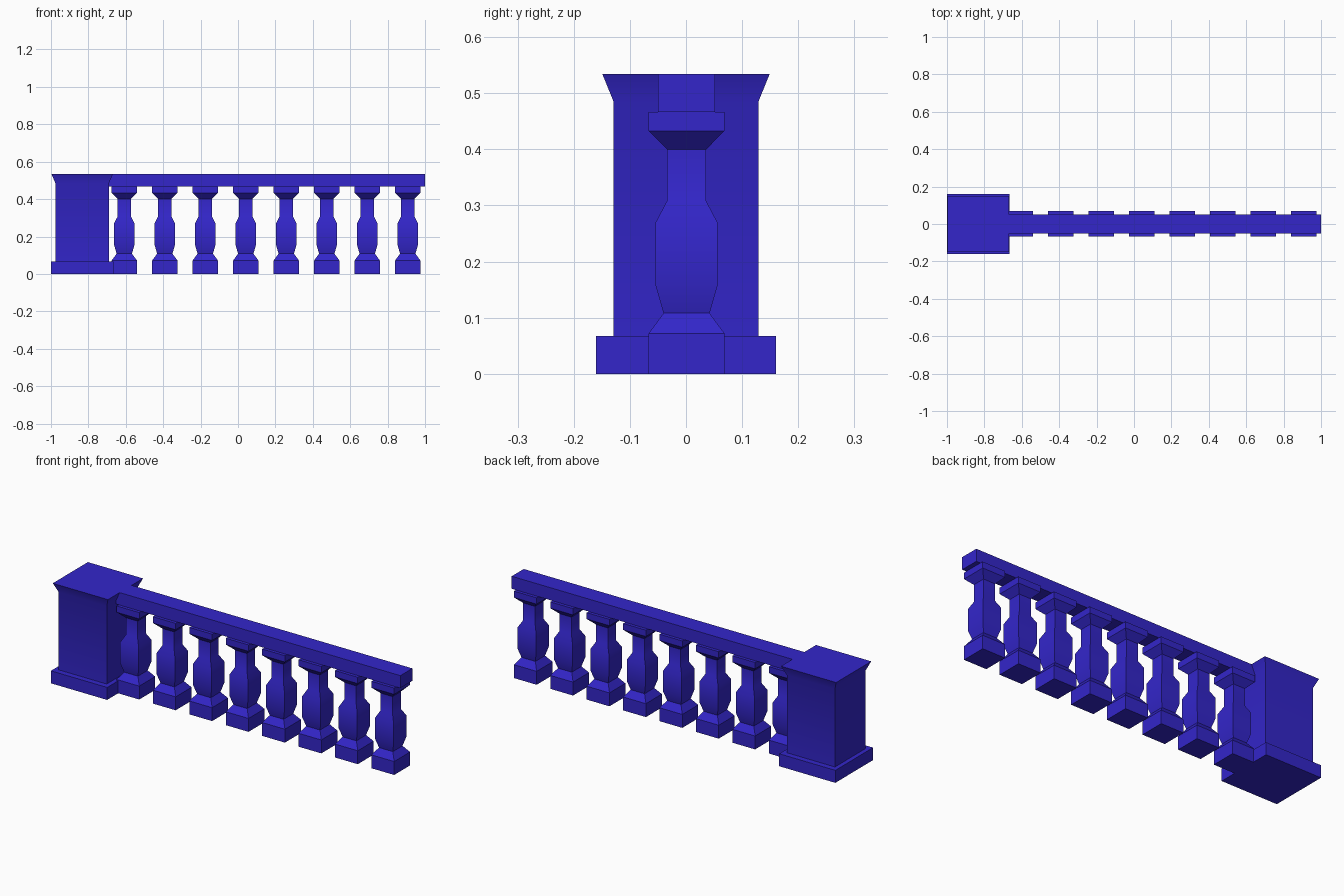
import bpy
import bmesh
import math

cube = bpy.data.objects.get("Cube")
if cube:
    bpy.data.objects.remove(cube, do_unlink=True)

blue = bpy.data.materials.new("deep_blue")
blue.use_nodes = True
COLOUR = (0.033, 0.019, 0.59, 1)
blue.diffuse_color = COLOUR
blue.node_tree.nodes["Principled BSDF"].inputs["Base Color"].default_value = COLOUR


def square_loft(name, profile, location):
    """Closed solid of rectangular rings; profile rows are (half x, half y, z)."""
    bm = bmesh.new()
    rings = []
    for hx, hy, z in profile:
        corners = ((-1, -1), (1, -1), (1, 1), (-1, 1))
        rings.append([bm.verts.new((sx * hx, sy * hy, z)) for sx, sy in corners])
    for low, high in zip(rings, rings[1:]):
        for i in range(4):
            j = (i + 1) % 4
            bm.faces.new((low[i], low[j], high[j], high[i]))
    bm.faces.new(rings[0][::-1])
    bm.faces.new(rings[-1])
    mesh = bpy.data.meshes.new(name)
    bm.to_mesh(mesh)
    bm.free()
    mesh.materials.append(blue)
    obj = bpy.data.objects.new(name, mesh)
    obj.location = location
    bpy.context.collection.objects.link(obj)
    # Soften the shallow bends only
    bpy.ops.object.select_all(action="DESELECT")
    obj.select_set(True)
    bpy.context.view_layer.objects.active = obj
    bpy.ops.object.shade_smooth_by_angle(angle=math.radians(30))
    return obj


TOP = 0.534
RAIL_BOTTOM = 0.467
POST_X = -0.833

# End post: plinth, then shaft with flared cap
square_loft("post_plinth", [(0.167, 0.16, 0), (0.167, 0.16, 0.067)], (POST_X, 0, 0))
square_loft("post_shaft", [(0.143, 0.129, 0.067), (0.143, 0.129, 0.485),
                           (0.164, 0.149, TOP)], (POST_X, 0, 0))

# Handrail running out of the post
rail_start = -0.7
half_rail = (1 - rail_start) / 2
square_loft("handrail", [(half_rail, 0.051, RAIL_BOTTOM), (half_rail, 0.051, TOP)],
            (1 - half_rail, 0.001, 0))

# Square-section balusters
BALUSTER = [(0.0676, 0), (0.0676, 0.072), (0.041, 0.108), (0.055, 0.157),
            (0.055, 0.27), (0.035, 0.308), (0.035, 0.4), (0.0676, 0.433),
            (0.0676, RAIL_BOTTOM)]
for i in range(8):
    square_loft(f"baluster_{i + 1}", [(h, h, z) for h, z in BALUSTER],
                (-0.608 + i * 0.2165, 0.001, 0))
